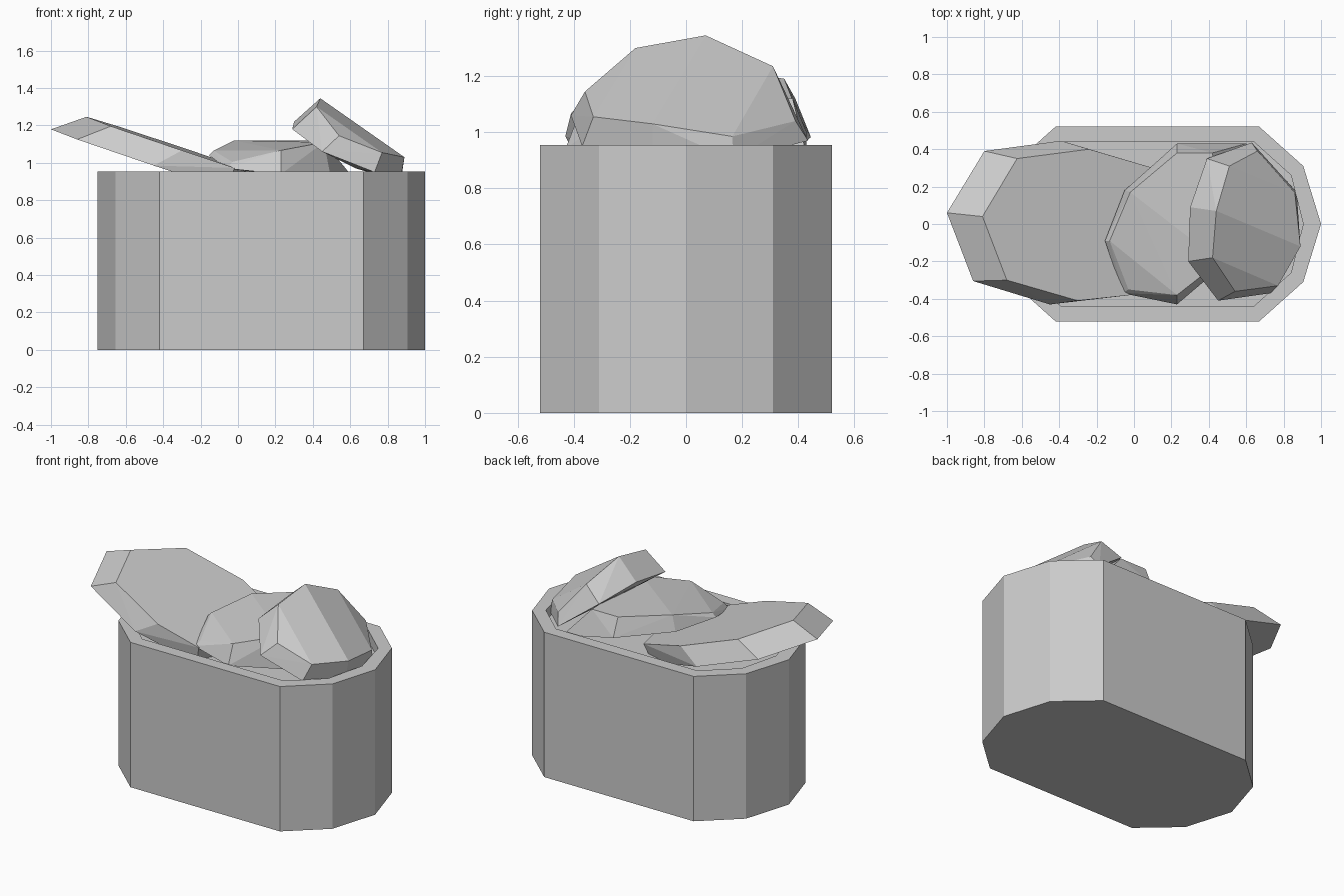
import bpy, bmesh

cube = bpy.data.objects.get("Cube")
if cube:
    bpy.data.objects.remove(cube, do_unlink=True)

grey = bpy.data.materials.new("plain grey")
grey.use_nodes = True
colour = (0.6, 0.6, 0.6, 1)
grey.diffuse_color = colour
grey.node_tree.nodes["Principled BSDF"].inputs["Base Color"].default_value = colour


def finish(name, bm):
    bmesh.ops.recalc_face_normals(bm, faces=bm.faces)
    mesh = bpy.data.meshes.new(name)
    bm.to_mesh(mesh)
    bm.free()
    mesh.materials.append(grey)
    obj = bpy.data.objects.new(name, mesh)
    bpy.context.collection.objects.link(obj)
    return obj


def hull(name, points):
    """Faceted nugget wrapped around a few corner points."""
    bm = bmesh.new()
    for p in points:
        bm.verts.new(p)
    res = bmesh.ops.convex_hull(bm, input=bm.verts)
    spare = set(res["geom_interior"]) | set(res["geom_unused"])
    bmesh.ops.delete(bm, geom=[g for g in spare if isinstance(g, bmesh.types.BMVert)], context="VERTS")
    bmesh.ops.dissolve_limit(bm, angle_limit=0.03, verts=bm.verts, edges=bm.edges)
    return finish(name, bm)


def sloped(outline, base):
    """Lift a flat outline onto the tilted plane of the leaning nugget."""
    return [(x, y, base - 0.335 * x + 0.02 * y) for x, y in outline]


# Tub: ten-sided wall with a flat rim and a recessed floor
HEIGHT, RECESS = 0.955, 0.07
MIDDLE = 0.125


def ring(bm, half, z):
    """Mirrored outline from the front half of one end."""
    end = [(x, y) for x, y in half]
    right = end + [(x, -y) for x, y in reversed(end[:-1])]
    pts = right + [(-x, -y) for x, y in right]
    return [bm.verts.new((x + MIDDLE, y, z)) for x, y in pts]


outer = [(0.545, -0.52), (0.78, -0.31), (0.875, 0)]
inner = [(0.515, -0.44), (0.715, -0.26), (0.78, 0)]
bm = bmesh.new()
rings = [ring(bm, outer, 0), ring(bm, outer, HEIGHT),
         ring(bm, inner, HEIGHT), ring(bm, inner, HEIGHT - RECESS)]
bm.faces.new(rings[0])
bm.faces.new(rings[-1])
for low, high in zip(rings, rings[1:]):
    for i in range(len(low)):
        j = (i + 1) % len(low)
        bm.faces.new((low[i], low[j], high[j], high[i]))
finish("tub", bm)

# Left nugget leaning out over the rim
leaning_top = [(-0.81, 0.04), (-0.625, 0.35), (-0.24, 0.40), (0.1, 0.3),
               (0.2, 0), (-0.02, -0.38), (-0.3, -0.41), (-0.68, -0.3)]
leaning_base = [(-1, 0.06), (-0.8, 0.39), (-0.39, 0.445), (0.05, 0.28),
                (0.1, 0), (-0.05, -0.36), (-0.45, -0.43), (-0.86, -0.305)]
hull("left_nugget", sloped(leaning_top, 0.974) + sloped(leaning_base, 0.843))

# Middle nugget lying in the tub
hull("middle_nugget", [
    (-0.02, 0.17, 1.12), (0.23, 0.38, 1.12), (0.42, 0.38, 1.12), (-0.13, -0.09, 1.065),
    (-0.03, -0.35, 1.005), (0.23, -0.38, 1.067), (0.46, -0.2, 1.11),
    (-0.155, -0.09, 1.04), (-0.05, 0.18, 1.02), (0.23, 0.43, 1.0), (0.6, 0.43, 0.92),
    (-0.06, -0.37, 0.97), (0.23, -0.43, 0.94), (0.5, -0.2, 0.9), (0.65, 0.2, 0.88)])

# Right nugget propped up on the middle one
hull("right_nugget", [
    (0.44, 0.07, 1.345), (0.42, -0.18, 1.3), (0.51, 0.31, 1.235), (0.66, 0.39, 1.04),
    (0.86, 0.165, 0.985), (0.89, -0.12, 1.03), (0.77, -0.33, 1.055), (0.54, -0.36, 1.145),
    (0.3, 0.09, 1.22), (0.29, -0.2, 1.18), (0.39, 0.35, 1.15), (0.45, -0.41, 1.06),
    (0.73, -0.37, 0.95), (0.63, 0.435, 0.97), (0.87, 0.17, 0.9), (0.87, -0.12, 0.92)])
